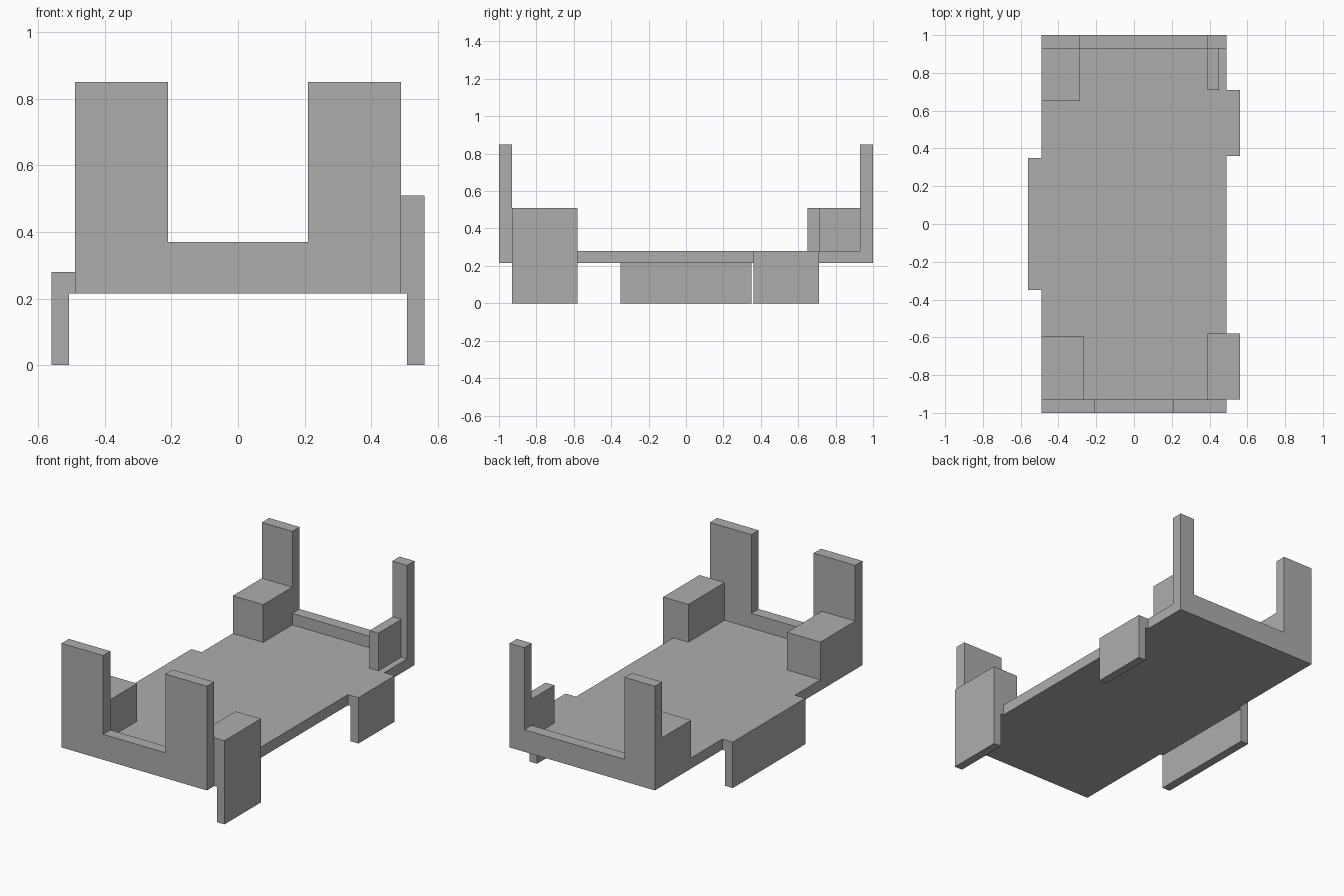
import bpy
import bmesh
from mathutils import Vector

cube = bpy.data.objects.get("Cube")
if cube:
    bpy.data.objects.remove(cube, do_unlink=True)

grey = bpy.data.materials.new("plain grey")
grey.use_nodes = True
grey.diffuse_color = (0.42, 0.42, 0.42, 1)
grey.node_tree.nodes["Principled BSDF"].inputs["Base Color"].default_value = grey.diffuse_color

# Shared levels and planes
BASE, DECK, BLOCK, POST = 0.215, 0.28, 0.51, 0.85
SIDE, LEG_IN, LEG_OUT = 0.49, 0.508, 0.56
INNER, END = 0.93, 1.0


def extrude_y(name, profile, y0, y1):
    """Extrude an x-z outline from y0 to y1."""
    bm = bmesh.new()
    face = bm.faces.new([bm.verts.new((x, y0, z)) for x, z in profile])
    out = bmesh.ops.extrude_face_region(bm, geom=[face])
    moved = [v for v in out["geom"] if isinstance(v, bmesh.types.BMVert)]
    bmesh.ops.translate(bm, verts=moved, vec=Vector((0, y1 - y0, 0)))
    bmesh.ops.recalc_face_normals(bm, faces=bm.faces)
    mesh = bpy.data.meshes.new(name)
    bm.to_mesh(mesh)
    bm.free()
    mesh.materials.append(grey)
    obj = bpy.data.objects.new(name, mesh)
    bpy.context.collection.objects.link(obj)
    return obj


def box(name, x0, x1, y0, y1, z0, z1):
    return extrude_y(name, [(x0, z0), (x1, z0), (x1, z1), (x0, z1)], y0, y1)


def end_panel(name, right_post, left_post, rail, y0, y1):
    """U-shaped panel: two tall posts joined by a low rail."""
    extrude_y(name, [(-SIDE, BASE), (SIDE, BASE), (SIDE, POST), (left_post, POST),
                     (left_post, rail), (right_post, rail),
                     (right_post, POST), (-SIDE, POST)], y0, y1)


def side_leg(name, side, y0, y1):
    """Thin leg hanging from a short ledge of the deck."""
    shape = [(SIDE, BASE), (LEG_IN, BASE), (LEG_IN, 0),
             (LEG_OUT, 0), (LEG_OUT, DECK), (SIDE, DECK)]
    extrude_y(name, [(side * x, z) for x, z in shape], y0, y1)


# Deck and end panels
box("deck", -SIDE, SIDE, -INNER, INNER, BASE, DECK)
end_panel("front_panel", -0.21, 0.21, 0.37, -END, -INNER)
end_panel("back_panel", -0.285, 0.39, 0.35, INNER, END)

# Legs along the sides
side_leg("right_leg", -1, -0.35, 0.35)
side_leg("back_left_leg", 1, 0.36, 0.71)

# Corner blocks standing on the deck
box("front_right_block", -SIDE, -0.265, -INNER, -0.595, DECK, BLOCK)
box("back_right_block", -SIDE, -0.285, 0.65, INNER, DECK, BLOCK)
box("back_left_block", 0.39, 0.45, 0.71, INNER, DECK, BLOCK)

# Front left block runs over the deck edge and down into a leg
extrude_y("front_left_block_leg",
          [(0.39, DECK), (SIDE, DECK), (SIDE, BASE), (LEG_IN, BASE), (LEG_IN, 0),
           (LEG_OUT, 0), (LEG_OUT, BLOCK), (0.39, BLOCK)], -INNER, -0.58)
